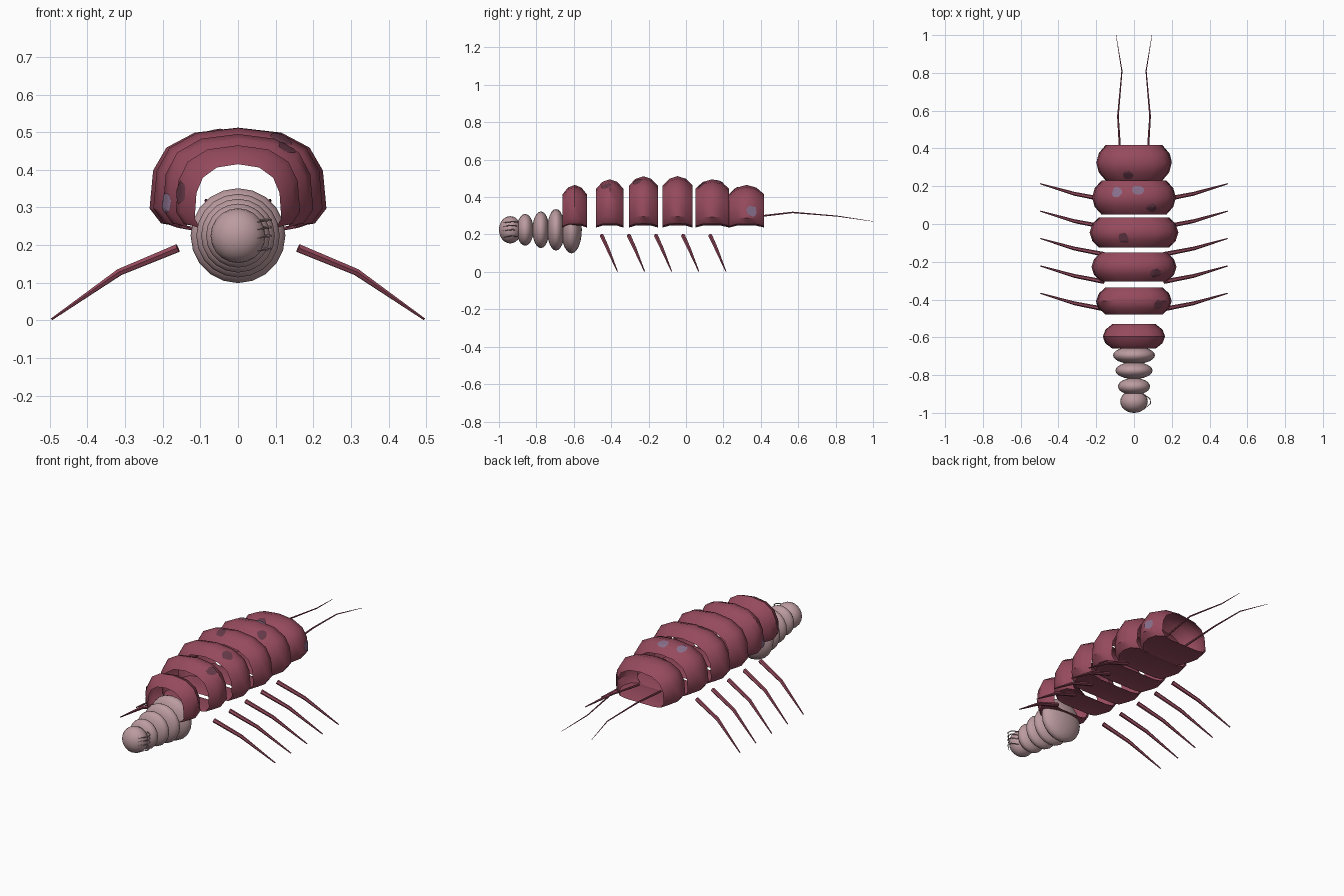
import bpy, bmesh, math, random
from mathutils import Vector
from mathutils.bvhtree import BVHTree

random.seed(4)
if "Cube" in bpy.data.objects:
    bpy.data.objects.remove(bpy.data.objects["Cube"])


def material(name, rgb):
    m = bpy.data.materials.new(name)
    m.use_nodes = True
    m.diffuse_color = (*rgb, 1)
    m.node_tree.nodes["Principled BSDF"].inputs["Base Color"].default_value = (*rgb, 1)
    return m


RED = material("shell red", (0.30, 0.068, 0.108))
FLESH = material("pale flesh", (0.50, 0.33, 0.35))
LILAC = material("lilac spot", (0.25, 0.16, 0.26))
DARK = material("dark spot", (0.13, 0.04, 0.065))


def finish(bm, name, mat, angle=None):
    mesh = bpy.data.meshes.new(name)
    bm.to_mesh(mesh)
    bm.free()
    mesh.materials.append(mat)
    ob = bpy.data.objects.new(name, mesh)
    bpy.context.collection.objects.link(ob)
    if angle:
        bpy.ops.object.select_all(action="DESELECT")
        ob.select_set(True)
        bpy.context.view_layer.objects.active = ob
        bpy.ops.object.shade_smooth_by_angle(angle=math.radians(angle))
    return ob


def bridge(bm, rings, caps):
    n = len(rings[0])
    for a, b in zip(rings, rings[1:]):
        for i in range(n):
            j = (i + 1) % n
            bm.faces.new((a[i], a[j], b[j], b[i]))
    if caps:
        bm.faces.new(rings[0][::-1])
        bm.faces.new(rings[-1])
    bmesh.ops.recalc_face_normals(bm, faces=bm.faces)


def tube(name, points, radii, mat, sides=6):
    bm = bmesh.new()
    pts = [Vector(p) for p in points]
    rings = []
    for i, p in enumerate(pts):
        d = (pts[min(i + 1, len(pts) - 1)] - pts[max(i - 1, 0)]).normalized()
        u = d.cross(Vector((0, 0, 1))).normalized()
        v = d.cross(u)
        ring = []
        for k in range(sides):
            a = math.tau * k / sides
            ring.append(bm.verts.new(p + (u * math.cos(a) + v * math.sin(a)) * radii[i]))
        rings.append(ring)
    bridge(bm, rings, True)
    return finish(bm, name, mat, 50)


# Shell segments: hollow barrels with a domed back and flat belly
HALF = [(0, 1), (.49, .95), (.81, .8), (.96, .57), (1, .19), (.87, .04), (.6, 0)]
LOOP = HALF + [(-x, z) for x, z in HALF[:0:-1]]
BARREL = [(-1, .05, -.01), (-.55, .014, 0), (0, 0, 0), (.55, .014, 0), (1, .05, -.01)]


def shell(name, y0, y1, width, top):
    bm = bmesh.new()
    base, mid, half = .247, (y0 + y1) / 2, (y1 - y0) / 2
    rings = []
    for t, inset, drop in BARREL:
        rings.append([bm.verts.new((x * (width - inset), mid + t * half,
                                    base + z * (top - base - inset) + drop * (1 - z)))
                      for x, z in LOOP])
    bridge(bm, rings, False)
    return finish(bm, name, RED, 40)


SEGMENTS = [(-.66, -.53, .165, .465), (-.48, -.335, .2, .495), (-.305, -.15, .225, .511),
            (-.125, .035, .235, .512), (.05, .23, .222, .495), (.23, .418, .2, .465)]
shells = [shell(f"shell_segment_{i + 1}", *s) for i, s in enumerate(SEGMENTS)]

# Head and neck: a row of flattened beads
BEADS = [(-.94, .073, .06), (-.86, .085, .045), (-.776, .098, .045),
         (-.695, .111, .047), (-.612, .126, .055)]
for i, (y, r, depth) in enumerate(BEADS):
    bm = bmesh.new()
    bmesh.ops.create_uvsphere(bm, u_segments=20, v_segments=12, radius=1)
    for v in bm.verts:
        x, h, d = v.co
        v.co = (x * r, y + d * depth, .225 + h * r)
    finish(bm, "head" if i == 0 else f"neck_bead_{i}", FLESH, 60)

# Small feelers on the left of the head
for i, z in enumerate((.188, .222, .245, .265)):
    tube(f"feeler_{i + 1}", [(.05, -.90, z), (.085, -.925, z + .004), (.088, -.95, z + .002),
                             (.052, -.982, z - .004)], [.003, .003, .003, .001], FLESH, 5)

# Legs and tail bristles, mirrored left and right
for side, label in ((1, "left"), (-1, "right")):
    for i in range(5):
        y = -.45 + .145 * i
        tube(f"{label}_leg_{i + 1}", [(side * .16, y, .192), (side * .315, y + .03, .128),
                                      (side * .495, y + .083, .003)], [.012, .010, .003], RED)
    tube(f"{label}_tail_bristle", [(side * .07, .33, .29), (side * .085, .57, .318),
                                   (side * .064, .81, .298), (side * .095, 1, .27)],
         [.006, .0045, .003, .001], RED)


# Blotches: thin irregular plates laid on the shells
def spot(name, index, origin, direction, mat, size=.03):
    me = shells[index].data
    tree = BVHTree.FromPolygons([v.co for v in me.vertices],
                                [list(p.vertices) for p in me.polygons])
    hit, normal, _, _ = tree.ray_cast(Vector(origin), Vector(direction))
    if hit is None:
        return
    u = normal.orthogonal().normalized()
    w = normal.cross(u)

    def stick(p):
        q, n, _, _ = tree.find_nearest(p)
        return q + n * .003

    bm = bmesh.new()
    sides = 12
    edge = [size * random.uniform(.8, 1.1) for _ in range(sides)]
    center = bm.verts.new(stick(hit))
    rings = []
    for f in (.4, .7, 1):
        rings.append([bm.verts.new(stick(hit + (u * math.cos(math.tau * k / sides)
                      + w * math.sin(math.tau * k / sides)) * edge[k] * f))
                      for k in range(sides)])
    for k in range(sides):
        j = (k + 1) % sides
        bm.faces.new((center, rings[0][k], rings[0][j]))
        for a, b in zip(rings, rings[1:]):
            bm.faces.new((a[k], b[k], b[j], a[j]))
    finish(bm, name, mat)


DOWN, LEFTWARD, RIGHTWARD = (0, 0, -1), (1, 0, 0), (-1, 0, 0)
SPOTS = [(4, (-.09, .17, 1), DOWN, LILAC), (4, (.022, .18, 1), DOWN, LILAC),
         (5, (1, .35, .325), RIGHTWARD, LILAC), (1, (-1, -.43, .31), LEFTWARD, LILAC),
         (5, (-.03, .26, 1), DOWN, DARK), (4, (.095, .085, 1), DOWN, DARK),
         (2, (.115, -.26, 1), DOWN, DARK), (3, (-.055, -.075, 1), DOWN, DARK),
         (1, (.13, -.425, 1), DOWN, DARK), (0, (-1, -.62, .34), LEFTWARD, DARK)]
for i, (index, origin, direction, mat) in enumerate(SPOTS):
    spot(f"shell_spot_{i + 1}", index, origin, direction, mat)
